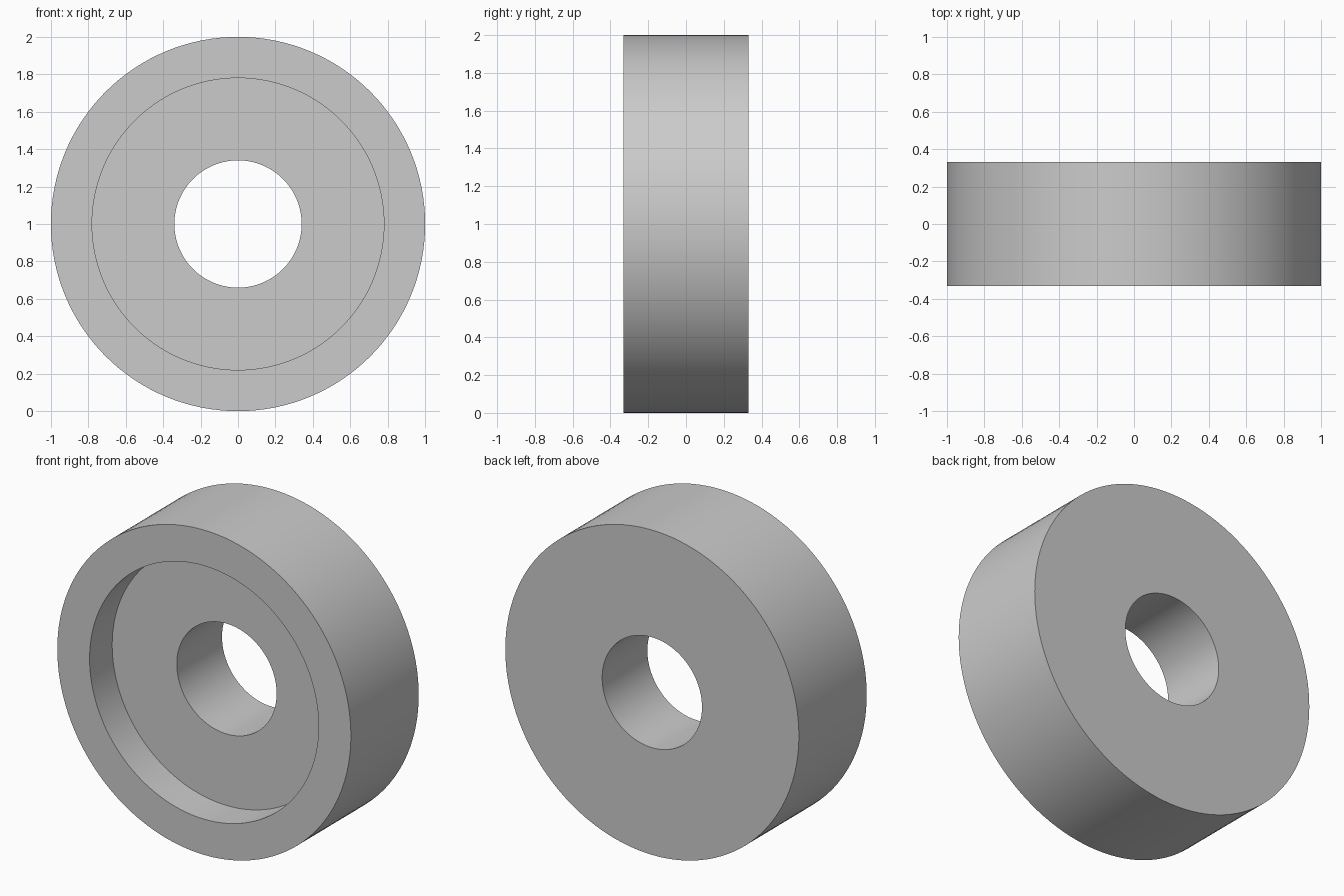
import bpy, bmesh, math
from mathutils import Matrix

cube = bpy.data.objects.get("Cube")
if cube:
    bpy.data.objects.remove(cube, do_unlink=True)

SEGMENTS = 128
BACK = 0.33

grey = bpy.data.materials.new("light grey")
grey.use_nodes = True
colour = (0.6, 0.6, 0.6, 1)
grey.diffuse_color = colour
for node in grey.node_tree.nodes:
    if node.type == "BSDF_PRINCIPLED":
        node.inputs["Base Color"].default_value = colour


def ring(name, inner, outer, front, back):
    """Flat-faced ring around the y axis, spun from a rectangular section."""
    bm = bmesh.new()
    section = [(inner, front), (outer, front), (outer, back), (inner, back)]
    verts = [bm.verts.new((r, y, 0)) for r, y in section]
    edges = [bm.edges.new((verts[i], verts[(i + 1) % 4])) for i in range(4)]
    bmesh.ops.spin(bm, geom=verts + edges, cent=(0, 0, 0), axis=(0, 1, 0),
                   angle=math.tau, steps=SEGMENTS, use_duplicate=False)
    bmesh.ops.remove_doubles(bm, verts=bm.verts, dist=0.0001)
    bmesh.ops.recalc_face_normals(bm, faces=bm.faces)
    bm.transform(Matrix.Translation((0, 0, 1)))
    mesh = bpy.data.meshes.new(name)
    bm.to_mesh(mesh)
    bm.free()
    mesh.materials.append(grey)
    obj = bpy.data.objects.new(name, mesh)
    bpy.context.collection.objects.link(obj)
    bpy.ops.object.select_all(action="DESELECT")
    obj.select_set(True)
    bpy.context.view_layer.objects.active = obj
    bpy.ops.object.shade_smooth_by_angle(angle=math.radians(30))
    return obj


# Full-width rim
ring("outer_rim", 0.78, 1.0, -BACK, BACK)
# Bored disc, recessed at the front and flush at the back
ring("inner_disc", 0.34, 0.78, -0.11, BACK)
